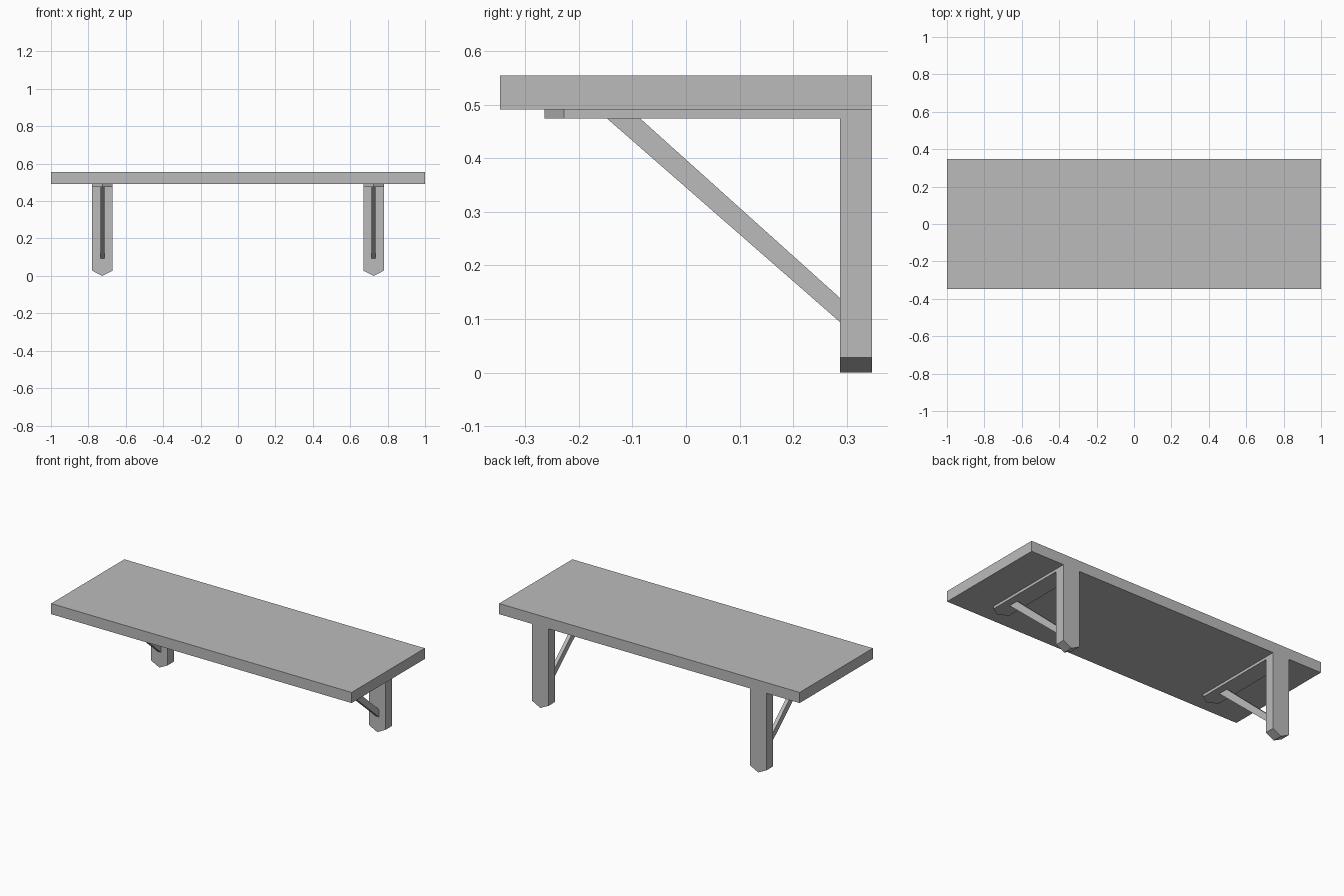
import bpy

cube = bpy.data.objects.get("Cube")
if cube:
    bpy.data.objects.remove(cube, do_unlink=True)

# One plain grey for the whole shelf
grey = bpy.data.materials.new("plain grey")
grey.use_nodes = True
grey.diffuse_color = (0.5, 0.5, 0.5, 1)
grey.node_tree.nodes["Principled BSDF"].inputs["Base Color"].default_value = grey.diffuse_color


def prism(name, outline, place, start, end):
    """Extrude a 2D outline; place(u, v, w) maps it into space."""
    n = len(outline)
    verts = [place(u, v, w) for w in (start, end) for u, v in outline]
    faces = [list(range(n)), list(range(n, 2 * n))]
    faces += [[i, (i + 1) % n, n + (i + 1) % n, n + i] for i in range(n)]
    mesh = bpy.data.meshes.new(name)
    mesh.from_pydata(verts, [], faces)
    obj = bpy.data.objects.new(name, mesh)
    bpy.context.collection.objects.link(obj)
    mesh.materials.append(grey)
    # Consistent outward normals
    bpy.context.view_layer.objects.active = obj
    obj.select_set(True)
    bpy.ops.object.mode_set(mode="EDIT")
    bpy.ops.mesh.select_all(action="SELECT")
    bpy.ops.mesh.normals_make_consistent(inside=False)
    bpy.ops.object.mode_set(mode="OBJECT")
    obj.select_set(False)
    return obj


DEPTH = 0.348        # half the board depth
UNDERSIDE = 0.491    # where brackets meet the board
ARM_BOTTOM = 0.475
POST_FRONT = 0.288
HALF = 0.055         # half the bracket width


def pointed(flat, shoulder, tip):
    """Strip outline ending in a shallow point."""
    return [(-HALF, flat), (-HALF, shoulder), (0, tip), (HALF, shoulder), (HALF, flat)]


# Shelf board
prism("shelf_board", [(-1, -DEPTH), (1, -DEPTH), (1, DEPTH), (-1, DEPTH)],
      lambda u, v, w: (u, v, w), UNDERSIDE, 0.555)

# Two matching brackets
for side, x in (("right", -0.725), ("left", 0.725)):
    # Wall post with a pointed foot
    prism(side + "_post", pointed(UNDERSIDE, 0.028, 0),
          lambda u, v, w: (x + u, w, v), POST_FRONT, DEPTH)
    # Thin support arm with a pointed front end
    prism(side + "_arm", pointed(POST_FRONT, -0.228, -0.264),
          lambda u, v, w: (x + u, v, w), ARM_BOTTOM, UNDERSIDE)
    # Narrow diagonal brace
    prism(side + "_brace",
          [(-0.148, ARM_BOTTOM), (-0.086, ARM_BOTTOM), (POST_FRONT, 0.139), (POST_FRONT, 0.094)],
          lambda u, v, w: (x + w, u, v), -0.011, 0.011)
